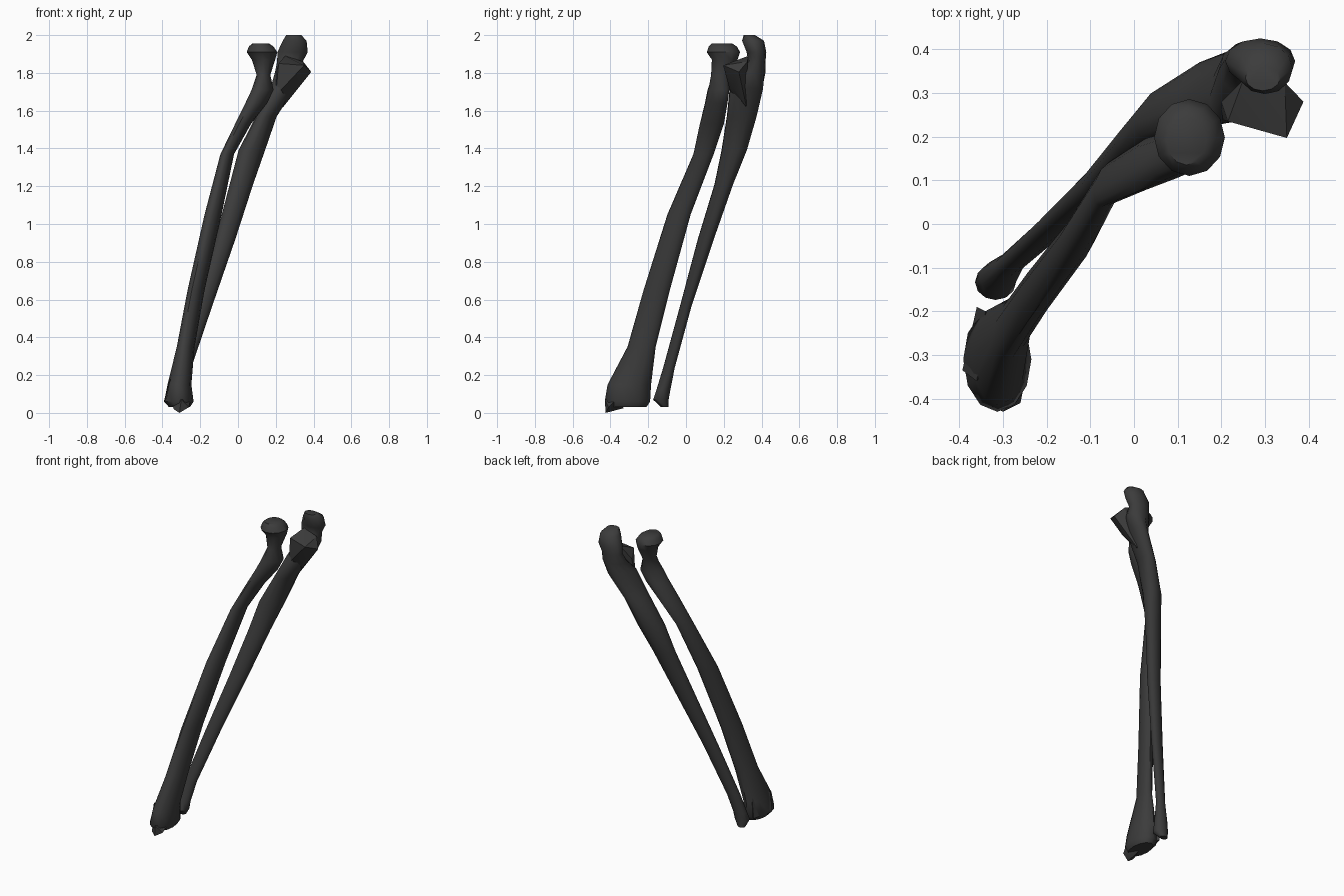
import bpy
import bmesh
from math import sin, cos, pi, radians

default_cube = bpy.data.objects.get("Cube")
if default_cube:
    bpy.data.objects.remove(default_cube, do_unlink=True)

SIDES = 12

# Single dark grey material
charcoal = bpy.data.materials.new("charcoal_grey")
charcoal.use_nodes = True
colour = (0.045, 0.045, 0.045, 1.0)
charcoal.diffuse_color = colour
shader = charcoal.node_tree.nodes["Principled BSDF"]
shader.inputs["Base Color"].default_value = colour
shader.inputs["Roughness"].default_value = 0.8


def finish(bm, name, angle):
    """Turn a bmesh into a named, shaded object."""
    bmesh.ops.recalc_face_normals(bm, faces=bm.faces[:])
    mesh = bpy.data.meshes.new(name)
    bm.to_mesh(mesh)
    bm.free()
    mesh.materials.append(charcoal)
    obj = bpy.data.objects.new(name, mesh)
    bpy.context.collection.objects.link(obj)
    bpy.ops.object.select_all(action="DESELECT")
    obj.select_set(True)
    bpy.context.view_layer.objects.active = obj
    bpy.ops.object.shade_smooth_by_angle(angle=radians(angle))
    return obj


def loft(name, sections, skew):
    """Skin a bone through oval sections: height, centre x, centre y, half width, half depth."""
    bm = bmesh.new()
    rings = []
    for height, cx, cy, half_width, half_depth in sections:
        # The shaft is flattened along its diagonal, the ends are plain ovals
        phase = skew if 0.2 < height < 1.75 else 0.0
        ring = []
        for step in range(SIDES):
            turn = 2 * pi * step / SIDES
            x = cx + half_width * cos(turn)
            y = cy + half_depth * sin(turn + phase)
            ring.append(bm.verts.new((x, y, height)))
        rings.append(ring)
    for upper, lower in zip(rings, rings[1:]):
        for i in range(SIDES):
            j = (i + 1) % SIDES
            bm.faces.new((upper[i], upper[j], lower[j], lower[i]))
    bm.faces.new(rings[0])
    bm.faces.new(rings[-1])
    return finish(bm, name, 45)


def bony_process(name, corners):
    """A faceted projection wrapped tightly around a few corner points."""
    bm = bmesh.new()
    verts = [bm.verts.new(corner) for corner in corners]
    result = bmesh.ops.convex_hull(bm, input=verts)
    unused = [v for v in result["geom_interior"] if isinstance(v, bmesh.types.BMVert)]
    bmesh.ops.delete(bm, geom=unused, context="VERTS")
    return finish(bm, name, 30)


# Radius: disc head, neck, tuberosity, curved shaft, flared lower end
loft("radius_bone", [
    (1.955, .12, .19, .045, .055),
    (1.94, .123, .195, .065, .074),
    (1.91, .127, .198, .081, .088),
    (1.87, .135, .205, .062, .068),
    (1.79, .135, .185, .036, .052),
    (1.71, .13, .172, .058, .058),
    (1.64, .097, .16, .058, .06),
    (1.53, .027, .137, .042, .064),
    (1.37, -.057, .093, .036, .054),
    (1.05, -.132, -.037, .045, .062),
    (.65, -.222, -.155, .045, .07),
    (.35, -.277, -.235, .047, .075),
    (.15, -.31, -.3, .063, .115),
    (.06, -.313, -.31, .078, .12),
    (.03, -.31, -.31, .055, .1),
], 0.4)

# Pointed tip and side ridge below the radius
bony_process("radius_styloid_tip", [
    (-.31, -.425, 0), (-.34, -.41, .02), (-.26, -.41, .03),
    (-.3, -.43, .07), (-.36, -.36, .08), (-.25, -.36, .08),
    (-.31, -.33, .025),
])
bony_process("radius_side_ridge", [
    (-.393, -.335, .06), (-.36, -.19, .06), (-.34, -.2, .18),
    (-.36, -.36, .18), (-.36, -.3, .035), (-.28, -.25, .05),
])

# Ulna: hooked upper end, tapering shaft, small lower head
loft("ulna_bone", [
    (2, .295, .335, .04, .03),
    (1.97, .3, .355, .063, .058),
    (1.91, .289, .373, .08, .052),
    (1.86, .275, .375, .068, .046),
    (1.8, .27, .355, .075, .065),
    (1.72, .238, .32, .066, .09),
    (1.57, .15, .295, .055, .08),
    (1.39, .073, .255, .07, .068),
    (1.21, .018, .2, .062, .05),
    (.92, -.067, .105, .053, .043),
    (.57, -.18, 0, .045, .031),
    (.24, -.283, -.09, .036, .031),
    (.12, -.31, -.12, .043, .037),
    (.07, -.317, -.133, .047, .041),
    (.03, -.325, -.113, .025, .02),
], 0.35)

# Ledge in front of the hook
bony_process("ulna_coronoid_ledge", [
    (.215, .235, 1.85), (.35, .197, 1.84), (.388, .28, 1.805),
    (.345, .325, 1.86), (.25, .33, 1.89), (.2, .28, 1.8),
    (.3, .25, 1.72), (.2, .24, 1.68), (.24, .32, 1.62),
])
